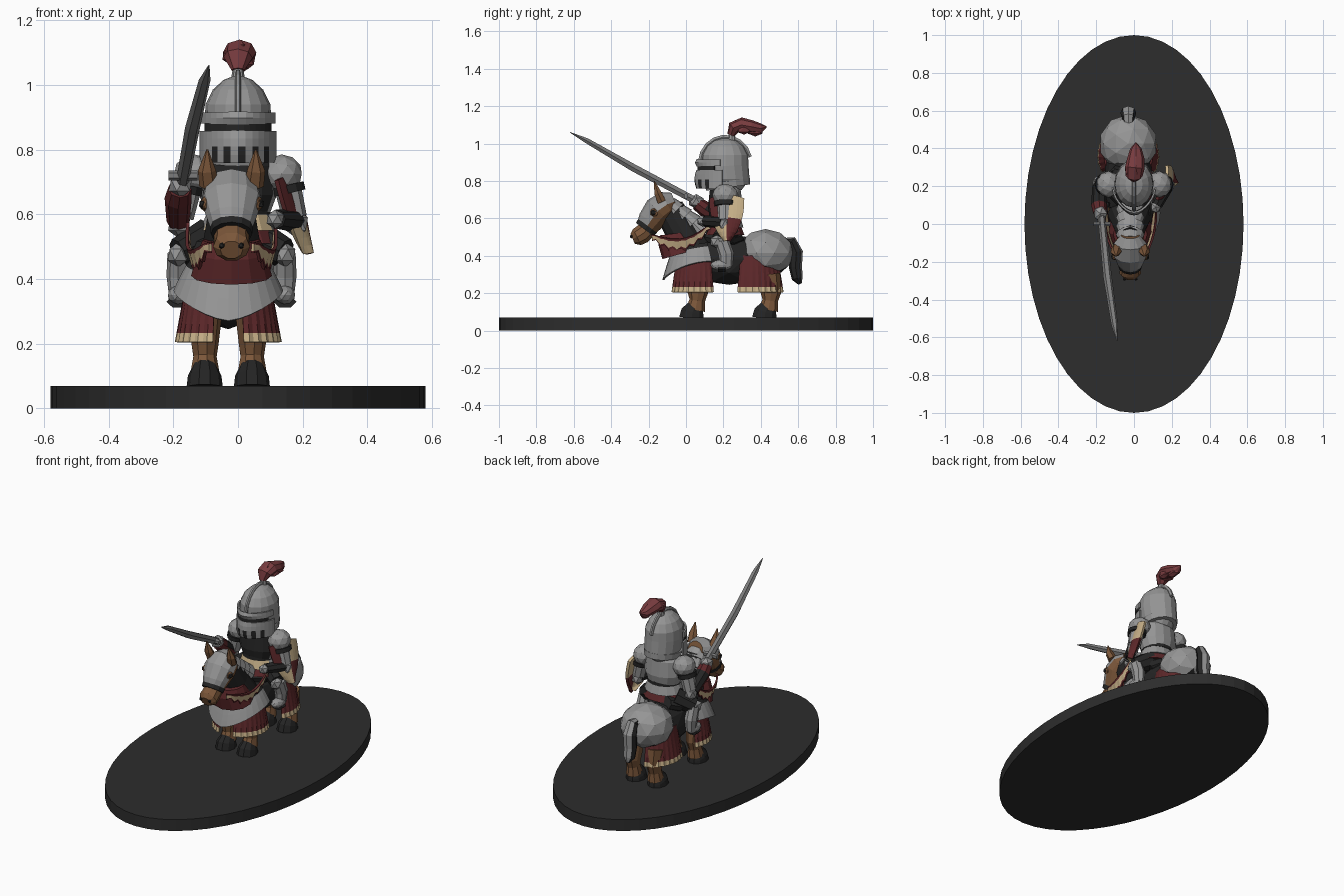
import bpy, bmesh
from math import sin, cos, pi, radians
from mathutils import Vector, Matrix

cube = bpy.data.objects.get("Cube")
if cube:
    bpy.data.objects.remove(cube)


def material(name, r, g, b):
    m = bpy.data.materials.new(name)
    m.use_nodes = True
    m.diffuse_color = (r, g, b, 1)
    m.node_tree.nodes["Principled BSDF"].inputs["Base Color"].default_value = (r, g, b, 1)
    return m


armour = material("armour_grey", .3, .3, .3)
steel = material("sword_steel", .2, .2, .2)
black = material("black_leather", .018, .018, .018)
red = material("dark_red_cloth", .11, .021, .023)
plume_red = material("plume_red", .19, .045, .05)
cream = material("cream_cloth", .58, .44, .25)
brown = material("horse_brown", .2, .095, .042)
base_dark = material("base_charcoal", .026, .026, .026)


def finish(name, bm, mats, rule=None):
    """Turn a bmesh into an object; rule(centre, normal) picks the material."""
    bmesh.ops.recalc_face_normals(bm, faces=bm.faces)
    if rule:
        for f in bm.faces:
            f.material_index = rule(f.calc_center_median(), f.normal)
    me = bpy.data.meshes.new(name)
    bm.to_mesh(me)
    bm.free()
    for m in mats:
        me.materials.append(m)
    ob = bpy.data.objects.new(name, me)
    bpy.context.collection.objects.link(ob)
    return ob


def tube(name, rings, *mats, n=12, rule=None):
    """Loft ellipses (x, y, z, half width, half depth) along a path."""
    bm = bmesh.new()
    pts = [Vector(r[:3]) for r in rings]
    loops = []
    for i, r in enumerate(rings):
        t = (pts[min(i + 1, len(pts) - 1)] - pts[max(i - 1, 0)]).normalized()
        side = Vector((0, 0, 1)) if abs(t.x) > .9 else Vector((1, 0, 0))
        u = (side - t * side.dot(t)).normalized()
        w = t.cross(u)
        loops.append([bm.verts.new(pts[i] + u * r[3] * cos(2 * pi * k / n) + w * r[4] * sin(2 * pi * k / n))
                      for k in range(n)])
    for a, b in zip(loops, loops[1:]):
        for k in range(n):
            bm.faces.new((a[k], a[(k + 1) % n], b[(k + 1) % n], b[k]))
    bm.faces.new(loops[0])
    bm.faces.new(loops[-1])
    return finish(name, bm, mats, rule)


def blob(name, loc, scale, *mats, rule=None, detail=2):
    bm = bmesh.new()
    bmesh.ops.create_icosphere(bm, subdivisions=detail, radius=1,
                               matrix=Matrix.Translation(loc) @ Matrix.Diagonal((*scale, 1)))
    return finish(name, bm, mats, rule)


def shell(name, f, nu, nv, mats, colour=None, thick=.01):
    """Sheet through f(u, v), thickened; colour(u, v) picks the material."""
    bm = bmesh.new()
    g = [[bm.verts.new(f(i / nu, j / nv)) for j in range(nv + 1)] for i in range(nu + 1)]
    for i in range(nu):
        for j in range(nv):
            face = bm.faces.new((g[i][j], g[i + 1][j], g[i + 1][j + 1], g[i][j + 1]))
            if colour:
                face.material_index = colour((i + .5) / nu, (j + .5) / nv)
    ob = finish(name, bm, mats)
    mod = ob.modifiers.new("thickness", 'SOLIDIFY')
    mod.thickness = thick
    mod.offset = 0
    return ob


# Oval base
bm = bmesh.new()
bmesh.ops.create_cone(bm, cap_ends=True, segments=48, radius1=1, radius2=1, depth=.07,
                      matrix=Matrix.Translation((0, 0, .035)) @ Matrix.Diagonal((.58, 1, 1, 1)))
finish("oval_base", bm, [base_dark])

# Horse body and rump armour
HX = -.03
blob("horse_body", (HX, .23, .38), (.13, .27, .135), black)
blob("rump_armour", (HX, .425, .415), (.155, .155, .128), armour, black,
     rule=lambda c, n: int(c.z < .33))
tube("saddle", [(HX, .1, .5, .06, .04), (HX, .16, .49, .12, .05), (HX, .25, .49, .13, .05),
                (HX, .3, .51, .08, .05)], black)

# Legs and hooves
for end, y in (("front", .05), ("rear", .44)):
    for side, s in (("left", 1), ("right", -1)):
        x = HX + s * .073
        tube(f"{end}_{side}_leg", [(x, y, .3, .055, .065), (x, y + .015, .2, .043, .055),
                                   (x, y + .01, .16, .037, .042), (x, y, .11, .046, .054)], brown, n=9)
        tube(f"{end}_{side}_hoof", [(x, y - .02, .065, .056, .07), (x, y - .015, .1, .052, .064),
                                    (x, y, .13, .038, .045)], black, n=10)

# Pleated skirts with cream hem
for end, cy, ry, d in (("front", .07, .15, -1), ("rear", .36, .165, 1)):
    for side, s in (("left", 1), ("right", -1)):
        def skirt(u, v):
            t = radians(18 + 102 * u)
            r = .8 + .2 * v + (.035 * v if round(u * 18) % 2 else 0)
            return (HX + s * .155 * r * sin(t), cy + d * ry * r * cos(t), .4 - .195 * v)
        shell(f"{end}_{side}_skirt", skirt, 18, 7, [red, cream], lambda u, v: int(v > .85))


# Chest armour with a dipped lower edge
def chest(u, v):
    t = radians(-115 + 230 * u)
    low = .27 + .1 * abs(sin(t / 1.25)) ** 1.5
    top = .44 + .02 * (1 - cos(t))
    r = .74 + .36 * v ** .8
    return (HX + .15 * r * sin(t), .06 - .165 * r * cos(t), top + (low - top) * v)


shell("chest_armour", chest, 18, 5, [armour, black], lambda u, v: int(v < .15))

# Neck, red collar and overlapping neck plates
NX = -.02
tube("neck", [(NX, .05, .4, .12, .11), (NX, -.02, .53, .085, .09), (NX, -.09, .65, .065, .08)], black)
tube("neck_collar", [(NX, -.03, .41, .125, .1), (NX, -.05, .48, .105, .1), (NX, -.055, .52, .09, .085)], red)
for i in range(4):
    y, z = .06 - .045 * i, .555 + .034 * i
    tube(f"neck_plate_{i + 1}", [(NX, y + .02, z - .02, .075, .06), (NX, y - .02, z + .02, .058, .045)],
         armour, black, rule=lambda c, n: int(c.z < .52))

# Horse head with face armour, bridle, muzzle, ears and eyes
tube("horse_head", [(NX, -.06, .69, .05, .05), (NX, -.1, .675, .085, .075), (NX, -.15, .64, .095, .08),
                    (NX, -.19, .585, .075, .07), (NX, -.215, .545, .06, .055)], armour, brown,
     rule=lambda c, n: int(n.z - n.y * 1.2 < -.15))
tube("bridle", [(NX, -.205, .56, .067, .062), (NX, -.22, .54, .064, .06)], black)
tube("muzzle", [(NX, -.2, .545, .055, .05), (NX, -.235, .515, .054, .054), (NX, -.262, .5, .057, .05),
                (NX, -.285, .49, .035, .03)], brown, n=10)
for side, s in (("left", 1), ("right", -1)):
    x = NX + s * .07
    tube(f"{side}_ear", [(x, -.13, .69, .03, .026), (x + s * .006, -.15, .735, .028, .022),
                         (x + s * .005, -.17, .8, .003, .003)], brown, n=6)
    blob(f"{side}_eye_socket", (NX + s * .08, -.168, .632), (.018, .026, .028), brown, detail=1)
    blob(f"{side}_eye", (NX + s * .089, -.174, .632), (.013, .017, .017), black, detail=1)
    blob(f"{side}_nostril", (NX + s * .03, -.292, .503), (.01, .008, .01), black, detail=1)

    # Ragged cloth hung along the reins
    def rein(u, v):
        sag = sin(pi * u)
        zag = .02 * v if round(u * 14) % 2 else 0
        top = .515 - .03 * sag + .06 * u ** 3
        return (NX + s * (.065 + .07 * u ** .6 + .02 * sag * (1 - v)), -.18 + .31 * u,
                top - (.035 + .035 * sag) * v + zag)
    shell(f"{side}_rein_cloth", rein, 14, 5, [cream, red], lambda u, v: int(v < .2 or v > .8))

# Tail, plated at the back
tube("tail", [(HX, .52, .47, .025, .025), (HX, .565, .475, .035, .03), (HX, .59, .42, .042, .035),
              (HX, .585, .34, .04, .035), (HX, .595, .28, .035, .03), (HX, .61, .25, .01, .01)],
     black, armour, n=8, rule=lambda c, n: int(n.y + n.z > .75))

# Rider torso, sash and waist plates
Y = .21
tube("torso", [(0, Y, .5, .1, .085), (0, Y, .58, .09, .08), (0, Y, .66, .12, .095),
               (0, Y, .75, .115, .085), (0, Y, .8, .06, .06)], armour, black, n=14,
     rule=lambda c, n: int(n.y < -.3 or c.z < .55))
tube("red_sash", [(0, Y, .51, .125, .105), (0, Y, .55, .105, .09)], red, n=14)
tube("waist_plate", [(0, Y, .55, .118, .1), (0, Y, .6, .098, .085)], armour, cream, n=14,
     rule=lambda c, n: int(n.y < -.5))
tube("black_belt", [(0, Y, .6, .1, .088), (0, Y, .62, .1, .088)], black, n=14)

# Rider legs
for side, s in (("left", 1), ("right", -1)):
    x = -.02 + s * .165
    tube(f"{side}_thigh", [(-.02 + s * .07, .23, .53, .06, .06), (x, .18, .48, .045, .05)], black, n=8)
    blob(f"{side}_knee", (x, .17, .475), (.036, .045, .04), armour, detail=1)
    tube(f"{side}_shin", [(x, .19, .48, .033, .04), (x, .215, .41, .036, .042),
                          (x, .215, .345, .028, .035)], armour, n=8)
    blob(f"{side}_boot", (x, .19, .35), (.033, .06, .03), armour)
    tube(f"{side}_stirrup", [(x, .17, .33, .036, .02), (x, .21, .33, .036, .02)], black, n=6)
    # Shoulders and upper arms
    blob(f"{side}_shoulder", (s * .135, Y, .725), (.065, .07, .06), armour)
    tube(f"{side}_shoulder_band", [(s * .152, Y, .69, .052, .06), (s * .158, Y, .665, .052, .058)], black)
    tube(f"{side}_upper_arm", [(s * .15, Y, .7, .042, .048), (s * .175, Y, .59, .038, .042)], armour, n=8)
    blob(f"{side}_elbow", (s * .182, Y, .57), (.038, .042, .045), armour, detail=1)

# Forearms and hands
tube("right_forearm", [(-.185, .2, .58, .036, .036), (-.185, .1, .65, .042, .042),
                       (-.18, .06, .68, .036, .036)], red, black, n=8, rule=lambda c, n: int(c.y > .15))
blob("right_gauntlet", (-.178, .055, .69), (.04, .045, .04), armour, detail=1)
tube("left_forearm", [(.175, .2, .58, .035, .035), (.12, .1, .585, .03, .03)], black, n=8)
blob("left_gauntlet", (.115, .09, .585), (.03, .035, .03), armour, detail=1)

# Sword
tube("sword_blade", [(-.172, .04, .7, .02, .022), (-.14, -.28, .87, .023, .023),
                     (-.103, -.53, 1.015, .018, .016), (-.09, -.62, 1.06, .002, .002)], steel, n=6)
tube("sword_grip", [(-.172, .02, .71, .014, .014), (-.185, .14, .645, .014, .014)], black, n=6)
tube("sword_guard", [(-.215, 0, .72, .016, .012), (-.125, 0, .72, .016, .012)], steel, n=6)


# Quartered shield
def shield(u, v):
    a = 2 * u - 1
    y = .22 + .09 * a * (1 - .88 * v ** 2.5)
    z = .725 - .245 * v - .02 * a * a * (1 - v)
    return (.197 + .3 * (y - .22) - .25 * (z - .6) - .025 * a * a, y, z)


shell("shield", shield, 10, 10, [cream, red], lambda u, v: int((u < .5) == (v < .5)), .016)

# Helmet
tube("helmet", [(0, Y, .775, .08, .09), (0, Y + .01, .81, .1, .12), (0, Y, .88, .104, .124),
                (0, Y, .94, .1, .122), (0, Y, .985, .078, .098), (0, Y, 1.015, .045, .06),
                (0, Y, 1.028, .012, .015)], armour, n=16)
tube("neck_guard", [(0, Y + .015, .765, .098, .118), (0, Y + .01, .8, .103, .122)], armour, n=16)


def face_plate(z0, z1, spread, out):
    def f(u, v):
        t = radians(spread * (2 * u - 1))
        return ((.106 + out) * sin(t), .205 - (.122 + out) * cos(t) - .025 * cos(t) ** 6 * sin(pi * (.2 + .6 * v)),
                z0 + (z1 - z0) * v)
    return f


shell("visor", face_plate(.76, .858, 85, .008), 16, 4, [armour, black],
      lambda u, v: int(v < .6 and .2 < u < .8 and int(u * 16) % 2 == 0))
shell("eye_slit", face_plate(.855, .882, 65, .003), 14, 1, [black])
shell("brow_plate", face_plate(.88, .915, 80, .006), 14, 2, [armour])
tube("helmet_crest", [(0, Y + .135 * sin(t), .89 + .145 * cos(t), .01, .014)
                      for t in [radians(-85 + 20 * i) for i in range(9)]], armour, n=6)

# Plume
tube("plume_holder", [(0, .245, 1.0, .024, .024), (0, .245, 1.06, .015, .015)], armour, n=8)
tube("plume", [(0, .24, 1.045, .02, .02), (0, .255, 1.085, .045, .035), (.005, .3, 1.1, .052, .04),
               (.01, .35, 1.09, .045, .035), (.01, .4, 1.08, .03, .028), (.01, .43, 1.09, .004, .004)],
     plume_red, n=8)
for i, (x, y, z) in enumerate([(-.025, .29, 1.09), (.03, .31, 1.075), (.01, .3, 1.112), (.015, .37, 1.065)]):
    blob(f"plume_tuft_{i + 1}", (x, y, z), (.026, .045, .027), plume_red, detail=1)
